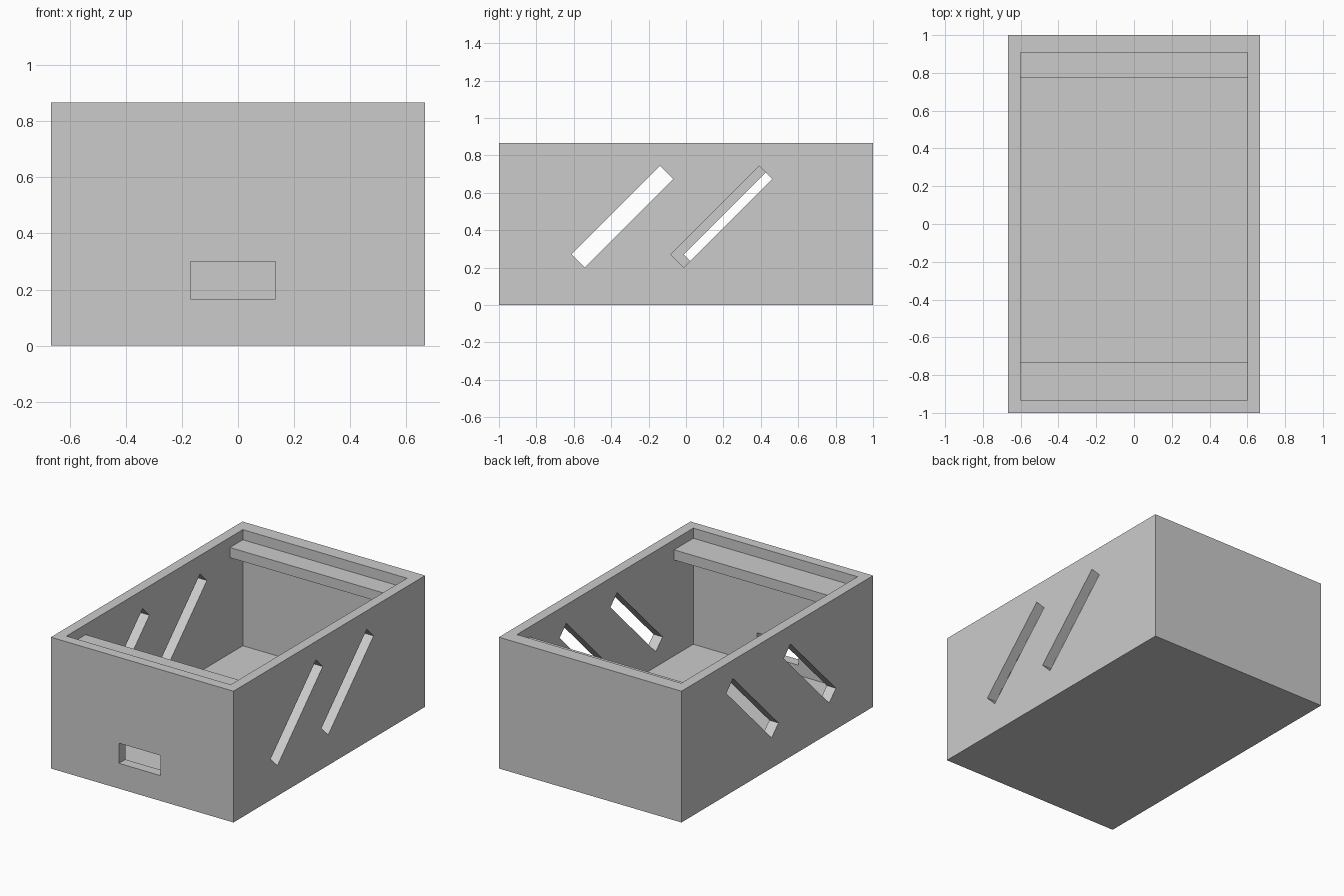
import bpy
import bmesh
from mathutils import Matrix
from math import radians

cube = bpy.data.objects.get("Cube")
if cube:
    bpy.data.objects.remove(cube, do_unlink=True)

grey = bpy.data.materials.new("light grey")
grey.use_nodes = True
colour = (0.6, 0.6, 0.6, 1)
grey.diffuse_color = colour
grey.node_tree.nodes["Principled BSDF"].inputs["Base Color"].default_value = colour


def block(name, low, high, tilt=0):
    """Box between two corners, tilted about its own x axis."""
    size = [b - a for a, b in zip(low, high)]
    centre = [(a + b) / 2 for a, b in zip(low, high)]
    bm = bmesh.new()
    bmesh.ops.create_cube(bm, size=1, matrix=Matrix.Translation(centre)
                          @ Matrix.Rotation(radians(tilt), 4, "X")
                          @ Matrix.Diagonal((*size, 1)))
    mesh = bpy.data.meshes.new(name)
    bm.to_mesh(mesh)
    bm.free()
    obj = bpy.data.objects.new(name, mesh)
    mesh.materials.append(grey)
    bpy.context.collection.objects.link(obj)
    return obj


def slot(name, side, y, z=0.4725):
    """Slanted cutter through one side wall, centred on y, z."""
    x = side * 0.635
    return block(name, (x - 0.1, y - 0.335, z - 0.05),
                 (x + 0.1, y + 0.335, z + 0.05), 45)


# Open box with a thicker back wall
box = block("box", (-0.667, -1, 0), (0.667, 1, 0.867))

# Cavity, front window and slanted side slots
cutters = [
    block("cavity_cutter", (-0.6, -0.933, 0.1), (0.6, 0.907, 1)),
    block("window_cutter", (-0.17, -1.1, 0.167), (0.133, -0.88, 0.3)),
    slot("left_front_slot_cutter", 1, -0.34),
    slot("left_back_slot_cutter", 1, 0.19),
    slot("right_front_slot_cutter", -1, -0.34),
    slot("right_back_slot_cutter", -1, 0.26),
]
bpy.context.view_layer.objects.active = box
for cutter in cutters:
    cut = box.modifiers.new(cutter.name, "BOOLEAN")
    cut.operation = "DIFFERENCE"
    cut.solver = "EXACT"
    cut.object = cutter
    bpy.ops.object.modifier_apply(modifier=cut.name)
    bpy.data.objects.remove(cutter, do_unlink=True)

# Cross bars just below the rim
block("front_ledge", (-0.6, -0.933, 0.733), (0.6, -0.733, 0.8))
block("back_ledge", (-0.6, 0.773, 0.733), (0.6, 0.907, 0.8))
